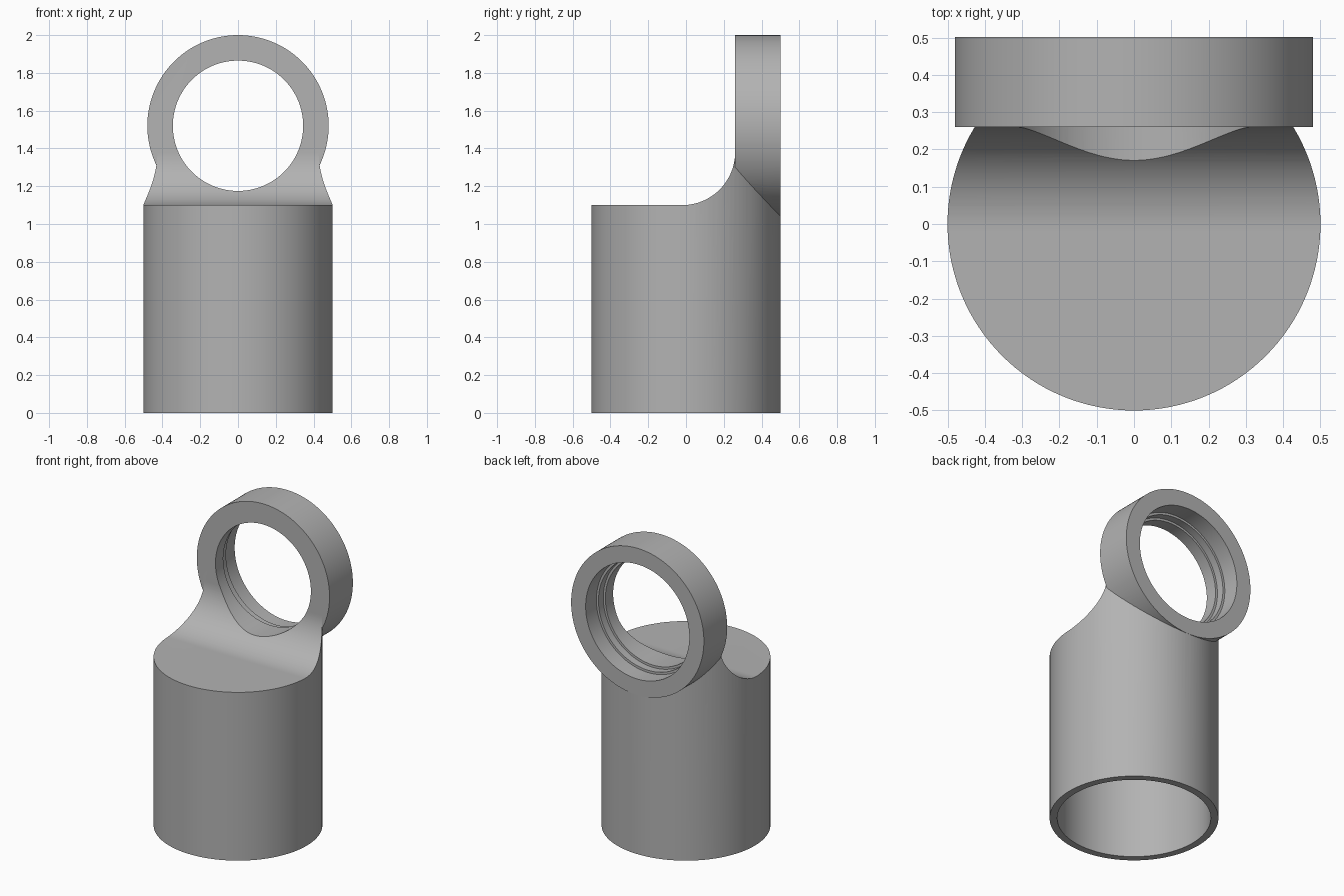
import bpy, bmesh, math
from mathutils import Vector

cube = bpy.data.objects.get("Cube")
if cube:
    bpy.data.objects.remove(cube, do_unlink=True)

SEG = 128
RING_Z = 1.52

grey = bpy.data.materials.new("plain grey")
grey.use_nodes = True
colour = (0.45, 0.45, 0.45, 1)
grey.diffuse_color = colour
grey.node_tree.nodes["Principled BSDF"].inputs["Base Color"].default_value = colour


def finish(name, bm):
    bmesh.ops.recalc_face_normals(bm, faces=bm.faces)
    mesh = bpy.data.meshes.new(name)
    bm.to_mesh(mesh)
    bm.free()
    mesh.materials.append(grey)
    obj = bpy.data.objects.new(name, mesh)
    bpy.context.collection.objects.link(obj)
    return obj


def lathe(name, profile, upright=True):
    """Solid of stacked circles; profile holds (radius, position on axis)."""
    bm = bmesh.new()
    loops = []
    for r, h in profile:
        loop = []
        for i in range(SEG):
            a = math.tau * i / SEG
            c, s = r * math.cos(a), r * math.sin(a)
            loop.append(bm.verts.new((c, s, h) if upright else (c, h, RING_Z + s)))
        loops.append(loop)
    for low, high in zip(loops, loops[1:]):
        for i in range(SEG):
            j = (i + 1) % SEG
            bm.faces.new((low[i], low[j], high[j], high[i]))
    bm.faces.new(loops[0])
    bm.faces.new(loops[-1])
    return finish(name, bm)


def prism(name, outline, half_width):
    """Side outline (y, z) extruded along x."""
    bm = bmesh.new()
    face = bm.faces.new([bm.verts.new((-half_width, y, z)) for y, z in outline])
    ext = bmesh.ops.extrude_face_region(bm, geom=[face])
    moved = [v for v in ext["geom"] if isinstance(v, bmesh.types.BMVert)]
    bmesh.ops.translate(bm, verts=moved, vec=Vector((2 * half_width, 0, 0)))
    return finish(name, bm)


def combine(obj, other, operation):
    mod = obj.modifiers.new(operation.lower(), "BOOLEAN")
    mod.operation = operation
    mod.solver = "EXACT"
    mod.object = other
    bpy.context.view_layer.objects.active = obj
    bpy.ops.object.modifier_apply(modifier=mod.name)
    bpy.data.objects.remove(other, do_unlink=True)


# Cup body with its concave shoulder sweeping up to the ring
body = lathe("cup_with_ring", [(0.5, 0), (0.5, 1.5)])
R, ARC = 0.28, 32
shoulder = [(-0.02 + R * math.sin(t), 1.1 + R - R * math.cos(t))
            for t in (math.pi / 2 * i / ARC for i in range(ARC + 1))]
outline = [(-0.8, 1.1)] + shoulder + [(0.8, 1.1 + R), (0.8, 2), (-0.8, 2)]
combine(body, prism("shoulder_cutter", outline, 0.8), "DIFFERENCE")

# Hollow underside
combine(body, lathe("hollow_cutter", [(0.455, -0.2), (0.455, 1.0)]), "DIFFERENCE")

# Ring, then its stepped bore cut through ring and shoulder
combine(body, lathe("ring", [(0.48, 0.26), (0.48, 0.501)], False), "UNION")
bore = [(0.345, -0.2), (0.345, 0.34), (0.36, 0.34),
        (0.36, 0.39), (0.375, 0.39), (0.375, 0.7)]
combine(body, lathe("bore_cutter", bore, False), "DIFFERENCE")

# Smooth curves with crisp edges
bpy.ops.object.select_all(action="DESELECT")
body.select_set(True)
bpy.context.view_layer.objects.active = body
bpy.ops.object.shade_smooth_by_angle(angle=math.radians(25))
